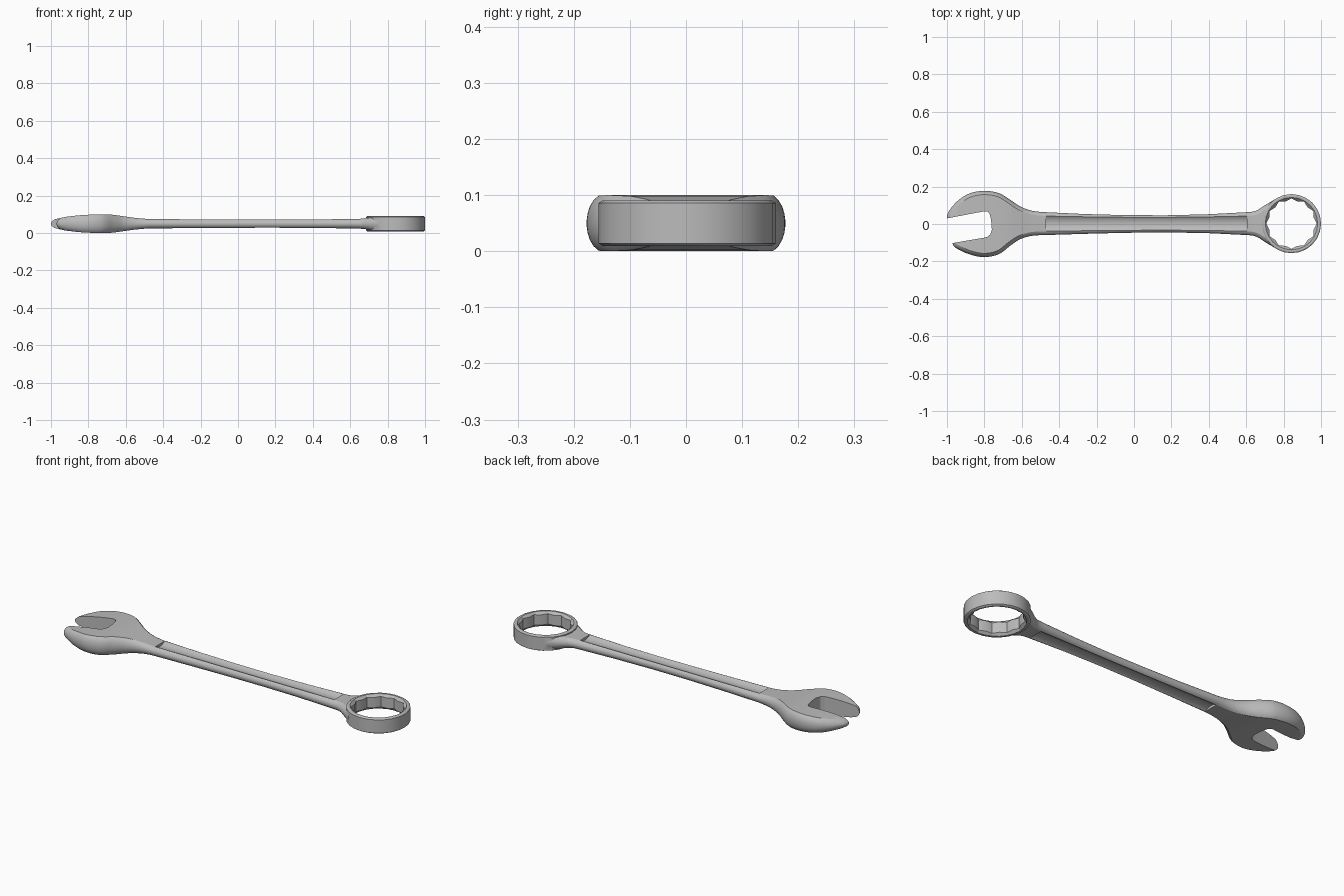
import bpy, bmesh, math
from mathutils import Vector

if "Cube" in bpy.data.objects:
    bpy.data.objects.remove(bpy.data.objects["Cube"], do_unlink=True)

MID = 0.05                      # height of the mid plane
RING = Vector((0.842, 0.002))   # centre of the box end

steel = bpy.data.materials.new("steel_grey")
steel.use_nodes = True
steel.diffuse_color = (0.5, 0.5, 0.5, 1)
steel.node_tree.nodes["Principled BSDF"].inputs["Base Color"].default_value = (0.5, 0.5, 0.5, 1)


def make_object(name, bm):
    bmesh.ops.recalc_face_normals(bm, faces=bm.faces)
    mesh = bpy.data.meshes.new(name)
    bm.to_mesh(mesh)
    bm.free()
    mesh.materials.append(steel)
    ob = bpy.data.objects.new(name, mesh)
    bpy.context.collection.objects.link(ob)
    return ob


def loft(layers):
    """Capped solid through closed loops with equal point counts."""
    bm = bmesh.new()
    loops = [[bm.verts.new(p) for p in layer] for layer in layers]
    n = len(loops[0])
    for a, b in zip(loops, loops[1:]):
        for i in range(n):
            j = (i + 1) % n
            bm.faces.new((a[i], a[j], b[j], b[i]))
    bm.faces.new(loops[0][::-1])
    bm.faces.new(loops[-1])
    return bm


def smooth_path(points, steps=5):
    """Hermite curve through the points, safe for uneven spacing."""
    pts = [Vector(p) for p in points]
    tangents = []
    for i, p in enumerate(pts):
        before = (p - pts[i - 1]).normalized() if i > 0 else Vector((0, 0))
        after = (pts[i + 1] - p).normalized() if i < len(pts) - 1 else Vector((0, 0))
        tangents.append((before + after).normalized())
    out = []
    for i in range(len(pts) - 1):
        a, b = pts[i], pts[i + 1]
        d = (b - a).length
        for k in range(steps):
            t = k / steps
            out.append(a * (2*t**3 - 3*t**2 + 1) + b * (3*t**2 - 2*t**3)
                       + tangents[i] * d * (t**3 - 2*t**2 + t) + tangents[i + 1] * d * (t**3 - t**2))
    return out + [pts[-1]]


def inset(path, amount):
    n = len(path)
    out = []
    for i, p in enumerate(path):
        t = (p - path[i - 1]).normalized() + (path[(i + 1) % n] - p).normalized()
        t.normalize()
        out.append(p + Vector((-t.y, t.x)) * amount)
    return out


def combine(target, other, operation):
    mod = target.modifiers.new("join_or_cut", 'BOOLEAN')
    mod.object, mod.operation, mod.solver = other, operation, 'EXACT'
    bpy.context.view_layer.objects.active = target
    bpy.ops.object.modifier_apply(modifier=mod.name)
    bpy.data.objects.remove(other, do_unlink=True)


# Half thickness along the length
THICKNESS = [(-1.0, 0.018), (-0.97, 0.026), (-0.92, 0.037), (-0.85, 0.045), (-0.78, 0.049),
             (-0.72, 0.05), (-0.67, 0.048), (-0.62, 0.041), (-0.55, 0.031), (-0.48, 0.025),
             (0.64, 0.025), (0.68, 0.029), (0.74, 0.038), (1.1, 0.039)]


def half_thickness(x):
    for (x0, h0), (x1, h1) in zip(THICKNESS, THICKNESS[1:]):
        if x <= x1:
            return h0 + (h1 - h0) * max(0, (x - x0) / (x1 - x0))
    return THICKNESS[-1][1]


# Body: jaw, handle and neck as one rounded outline
lower = [(-0.968, -0.05), (-0.966, -0.115), (-0.93, -0.14), (-0.88, -0.162), (-0.8, -0.177),
         (-0.72, -0.16), (-0.66, -0.115), (-0.61, -0.082), (-0.55, -0.064), (-0.47, -0.059),
         (0.6, -0.059), (0.65, -0.066), (0.7, -0.096), (0.75, -0.126)]
upper = [(0.75, 0.13), (0.7, 0.1), (0.65, 0.07), (0.6, 0.063), (-0.47, 0.063),
         (-0.55, 0.072), (-0.61, 0.095), (-0.66, 0.128), (-0.72, 0.164), (-0.8, 0.177),
         (-0.88, 0.163), (-0.94, 0.126), (-0.983, 0.078), (-0.998, 0.05), (-1.0, 0.0)]
outline = smooth_path(lower) + [Vector((0.85, -0.12)), Vector((0.85, 0.12))] + smooth_path(upper)
half_side = [(0.02, 1), (0.012, 0.85), (0.005, 0.6), (0.0015, 0.35), (0, 0.12)]
side = [(d, -t) for d, t in half_side] + half_side[::-1]
bm = loft([[(p.x, p.y, t) for p in inset(outline, d)] for d, t in side])
cuts = [-0.98 + 0.02 * i for i in range(26)] + [0.62 + 0.02 * i for i in range(8)]
for x in cuts:
    bmesh.ops.bisect_plane(bm, geom=bm.verts[:] + bm.edges[:] + bm.faces[:],
                           plane_co=(x + 0.0013, 0, 0), plane_no=(1, 0, 0))
for v in bm.verts:
    v.co.z = MID + v.co.z * half_thickness(v.co.x)
wrench = make_object("wrench_body", bm)


def ring_loop(r_even, r_odd, z, count=24):
    loop = []
    for i in range(count):
        a = 2 * math.pi * i / count
        r = r_odd if i % 2 else r_even
        loop.append((RING.x + r * math.cos(a), RING.y + r * math.sin(a), z))
    return loop


# Box end: chamfered disc joined to the neck
disc = [(0.151, 0.0095), (0.158, 0.014), (0.158, 0.086), (0.151, 0.0905)]
combine(wrench, make_object("box_end", loft([ring_loop(r, r, z) for r, z in disc])), 'UNION')

# Twelve-point hole with flared mouths
hole = [(0.142, 0.142, 0.0), (0.14, 0.14, 0.0095), (0.135, 0.123, 0.022),
        (0.135, 0.123, 0.078), (0.14, 0.14, 0.0905), (0.142, 0.142, 0.1)]
combine(wrench, make_object("hole_cutter", loft([ring_loop(*h) for h in hole])), 'DIFFERENCE')

# Open jaw slot, tilted
slot = [(-1.2, -0.008), (-0.8, 0.068), (-0.783, 0.067), (-0.772, 0.055), (-0.764, 0.02),
        (-0.76, -0.03), (-0.768, -0.055), (-0.783, -0.068), (-0.8, -0.073), (-1.2, -0.141)]
combine(wrench, make_object("slot_cutter", loft([[(x, y, z) for x, y in slot] for z in (-0.1, 0.2)])),
        'DIFFERENCE')

# Long scooped grooves on both faces of the handle
WIDTH, DEPTH = 0.04, 0.014
radius = (WIDTH ** 2 + DEPTH ** 2) / (2 * DEPTH)
for s in (1, -1):
    zc = MID + s * (0.025 + radius - DEPTH)
    ends = [[(x, 0.002 + radius * math.cos(a), zc + radius * math.sin(a))
             for a in [2 * math.pi * i / 64 for i in range(64)]] for x in (-0.47, 0.605)]
    combine(wrench, make_object("groove_cutter", loft(ends)), 'DIFFERENCE')

# Smooth shading with sharp creases
bpy.ops.object.select_all(action='DESELECT')
wrench.select_set(True)
bpy.context.view_layer.objects.active = wrench
bpy.ops.object.shade_smooth_by_angle(angle=math.radians(24))
